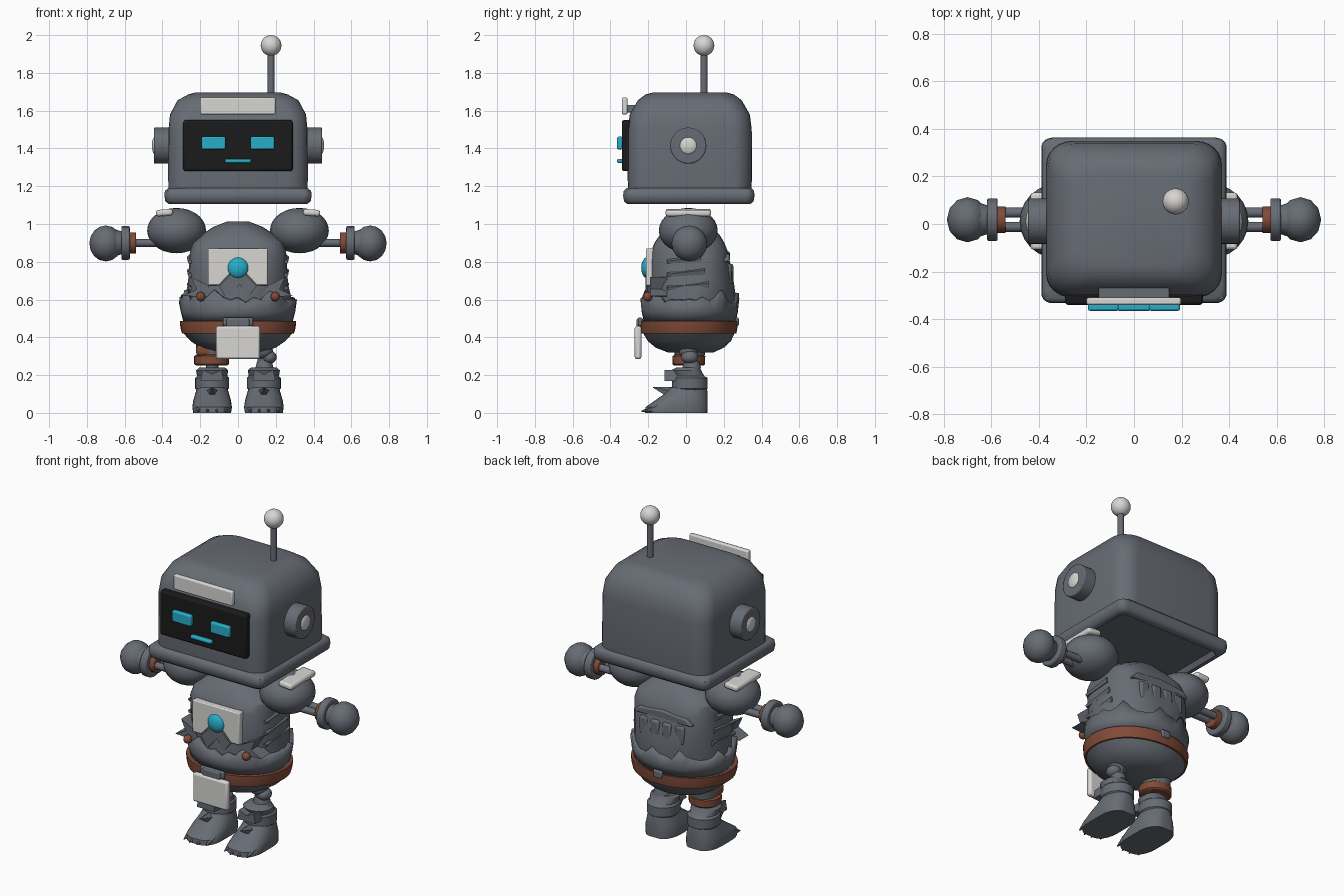
import bpy, bmesh, math, random
from mathutils import Matrix, Vector

if "Cube" in bpy.data.objects:
    bpy.data.objects.remove(bpy.data.objects["Cube"])

random.seed(4)


def material(name, rgb):
    m = bpy.data.materials.new(name)
    m.diffuse_color = (*rgb, 1)
    m.use_nodes = True
    m.node_tree.nodes["Principled BSDF"].inputs["Base Color"].default_value = m.diffuse_color
    return m


GREY = material("slate_grey", (0.135, 0.15, 0.175))
WHITE = material("off_white", (0.68, 0.67, 0.65))
RUST = material("rust_brown", (0.22, 0.07, 0.04))
BLACK = material("screen_black", (0.011, 0.011, 0.012))
TEAL = material("glow_teal", (0.02, 0.42, 0.58))


def finish(name, bm, mat, bevel=0.0, angle=35):
    bmesh.ops.recalc_face_normals(bm, faces=bm.faces)
    me = bpy.data.meshes.new(name)
    bm.to_mesh(me)
    bm.free()
    me.materials.append(mat)
    me.shade_smooth()
    me.set_sharp_from_angle(angle=math.radians(angle))
    ob = bpy.data.objects.new(name, me)
    bpy.context.collection.objects.link(ob)
    if bevel:
        b = ob.modifiers.new("bevel", 'BEVEL')
        b.width, b.segments, b.limit_method = bevel, 2, 'ANGLE'
    return ob


def box(name, x, y, z, mat, bevel=0.008):
    bm = bmesh.new()
    c = Vector([(a + b) / 2 for a, b in (x, y, z)])
    s = [b - a for a, b in (x, y, z)]
    bmesh.ops.create_cube(bm, size=1, matrix=Matrix.Translation(c) @ Matrix.Diagonal((*s, 1)))
    return finish(name, bm, mat, bevel)


def ball(name, c, r, mat, seg=24, rings=14):
    bm = bmesh.new()
    bmesh.ops.create_uvsphere(bm, u_segments=seg, v_segments=rings, radius=1,
                              matrix=Matrix.Translation(c) @ Matrix.Diagonal((*r, 1)))
    return finish(name, bm, mat)


def rod(name, a, b, r1, mat, r2=None, seg=20, bevel=0.0):
    a, b = Vector(a), Vector(b)
    bm = bmesh.new()
    rot = (b - a).to_track_quat('Z', 'Y').to_matrix().to_4x4()
    bmesh.ops.create_cone(bm, cap_ends=True, segments=seg, radius1=r1, radius2=r1 if r2 is None else r2,
                          depth=(b - a).length, matrix=Matrix.Translation((a + b) / 2) @ rot)
    return finish(name, bm, mat, bevel)


def loft(name, sections, mat, cx=0.0, n=6, angle=35):
    """Stack rounded rectangles (z, half x, half y, corner fraction, centre y)."""
    bm = bmesh.new()
    rings = []
    for z, hx, hy, f, cy in sections:
        f = min(f, 0.97)
        ring = []
        for q, (sx, sy) in enumerate(((1, 1), (-1, 1), (-1, -1), (1, -1))):
            for k in range(n + 1):
                t = (q + k / n) * math.pi / 2
                ring.append(bm.verts.new((cx + hx * (sx * (1 - f) + f * math.cos(t)),
                                          cy + hy * (sy * (1 - f) + f * math.sin(t)), z)))
        rings.append(ring)
    for a, b in zip(rings, rings[1:]):
        for i in range(len(a)):
            j = (i + 1) % len(a)
            bm.faces.new((a[i], a[j], b[j], b[i]))
    bm.faces.new(rings[0])
    bm.faces.new(rings[-1])
    return finish(name, bm, mat, angle=angle)


def prism(name, pts, y0, y1, mat, bevel=0.0):
    """Extrude an x-z outline along y."""
    bm = bmesh.new()
    f = bm.faces.new([bm.verts.new((x, y0, z)) for x, z in pts])
    g = bmesh.ops.extrude_face_region(bm, geom=[f])["geom"]
    bmesh.ops.translate(bm, vec=(0, y1 - y0, 0), verts=[v for v in g if isinstance(v, bmesh.types.BMVert)])
    return finish(name, bm, mat, bevel)


# Head shell with recessed underside rim
loft("head_shell", [(1.18, .368, .325, .28, .02), (1.25, .37, .33, .3, .02), (1.5, .368, .328, .3, .02),
                    (1.58, .36, .318, .32, .02), (1.655, .32, .275, .36, .02),
                    (1.685, .265, .235, .4, .02), (1.695, .23, .2, .4, .02)], GREY, angle=40)
loft("head_rim", [(1.135, .33, .285, .12, .015), (1.105, .345, .3, .12, .015), (1.105, .365, .325, .12, .015),
                  (1.12, .385, .343, .12, .015), (1.15, .39, .348, .12, .015), (1.175, .387, .345, .12, .015),
                  (1.19, .37, .33, .15, .015)], GREY, angle=50)

# Face
box("face_screen", (-.29, .29), (-.34, -.29), (1.28, 1.55), BLACK, .012)
for s in (-1, 1):
    box("eye", sorted((s * .065, s * .193)), (-.365, -.335), (1.395, 1.462), TEAL)
box("mouth", (-.07, .07), (-.365, -.335), (1.323, 1.345), TEAL)
box("forehead_plate", (-.2, .198), (-.34, -.31), (1.58, 1.67), WHITE)
box("forehead_mount", (-.15, .15), (-.315, -.22), (1.59, 1.63), GREY)

# Antenna
rod("antenna_stem", (.175, .095, 1.68), (.175, .095, 1.91), .018, GREY)
ball("antenna_ball", (.175, .095, 1.945), (.055,) * 3, WHITE)

# Torso core
loft("torso", [(.48, .275, .235, 1, .02), (.6, .285, .24, 1, .025), (.68, .265, .23, .8, .025),
               (.85, .255, .205, .6, .018), (.9, .24, .185, .6, .018), (.94, .2, .16, .8, .02),
               (.985, .13, .12, 1, .02), (1.012, .06, .06, 1, .02)], GREY, angle=30)
loft("hips", [(.32, .12, .12, 1, .025), (.345, .2, .18, 1, .02), (.38, .25, .22, 1, .018),
              (.425, .292, .243, 1, .015)], GREY, n=9)
loft("belt", [(.42, .285, .24, 1, .015), (.42, .296, .252, 1, .015), (.45, .305, .257, 1, .015),
              (.487, .308, .257, 1, .015), (.487, .28, .24, 1, .015)], RUST, n=9, angle=50)
for y in (-.243, .268):
    box("belt_clasp", (-.08, .08) if y < 0 else (-.03, .03), (y - .012, y + .012), (.46, .505), GREY)

# Torn waist cloth with a ragged upper edge
bm = bmesh.new()
rows, N = [], 44
for lvl in range(3):
    row = []
    for i in range(N):
        t = 2 * math.pi * i / N
        top = .605 + random.uniform(-.025, .045)
        z, k = ((.485, .29), (.535, .303), (top, .312))[lvl]
        row.append(bm.verts.new((k * math.cos(t), .02 + k * .84 * math.sin(t), z)))
    rows.append(row)
for a, b in zip(rows, rows[1:]):
    for i in range(N):
        bm.faces.new((a[i], a[(i + 1) % N], b[(i + 1) % N], b[i]))
cloth = finish("waist_cloth", bm, GREY, angle=20)
sol = cloth.modifiers.new("thickness", 'SOLIDIFY')
sol.thickness, sol.offset = .035, -1

# Back ribs and folded band
for i in range(4):
    x = -.12 + i * .08
    box("back_rib", (x - .03, x + .03), (.2, .255 - abs(x) * .12), (.68, .79), GREY, .012)
prism("back_fold", [(-.2, .8), (.2, .8), (.16, .84), (0, .855), (-.16, .84)], .18, .232, GREY, .01)

# Chest panel, orb and torn flaps
prism("chest_panel", [(-.16, .87), (.157, .87), (.157, .675), (.1, .675), (.045, .735), (-.045, .735),
                      (-.1, .675), (-.16, .675)], -.213, -.17, WHITE, .006)
prism("chest_flap", [(-.1, .672), (-.03, .74), (.03, .74), (.1, .672), (.05, .61), (.01, .68), (-.06, .6)],
      -.215, -.17, GREY)
ball("chest_orb", (0, -.205, .768), (.056, .032, .056), TEAL)
for s in (-1, 1):
    prism("side_flap", [(s * .16, .675), (s * .25, .72), (s * .22, .655), (s * .29, .62), (s * .12, .61)],
          -.19, -.1, GREY)
    ball("waist_bolt", (s * .197, -.202, .615), (.025, .025, .025), RUST, 14, 8)
    for k in range(3):  # side creases
        z = .66 + k * .07
        rod("side_crease", (s * .255, -.1, z), (s * .25, .12 - k * .02, z + .02), .012, GREY, .022, 5)

# Front pouch
box("front_pouch", (-.117, .117), (-.272, -.236), (.285, .46), WHITE, .012)
box("pouch_strap", (-.06, .06), (-.262, -.225), (.44, .5), GREY)

for s in (-1, 1):
    # Ears
    rod("ear_disc", (s * .35, .012, 1.415), (s * .445, .012, 1.415), .096, GREY, seg=28, bevel=.006)
    ball("ear_cap", (s * .438, .012, 1.415), (.018, .048, .048), WHITE)

    # Arms
    ball("shoulder", (s * .325, .012, .965), (.156, .156, .12), GREY)
    pad = box("shoulder_pad", (-.045, .045), (-.12, .12), (-.017, .017), WHITE, .012)
    pad.location = (s * .39, .012, 1.06)
    pad.rotation_euler = (0, s * .08, 0)
    for y in (-.012, .048):
        rod("forearm_rod", (s * .42, y, .9), (s * .58, y, .9), .021, GREY, seg=12)
    rod("rust_cuff", (s * .54, .018, .9), (s * .58, .018, .9), .056, RUST, seg=16, bevel=.004)
    rod("wrist_cuff", (s * .573, .018, .9), (s * .618, .018, .9), .09, GREY, seg=16, bevel=.008)
    rod("wrist", (s * .61, .018, .9), (s * .66, .018, .9), .058, GREY, .075, 12)
    ball("fist", (s * .7, .018, .897), (.087, .095, .095), GREY, 12, 8)

    # Boots
    cx = s * .137
    loft("foot", [(.0, .1, .165, .7, -.052), (.03, .105, .165, .75, -.05), (.065, .1, .14, .8, -.025),
                  (.1, .09, .115, .9, .0), (.135, .08, .095, 1, .015)], GREY, cx)
    loft("boot_shaft", [(.12, .08, .085, 1, .02), (.13, .09, .095, 1, .02), (.185, .09, .095, 1, .02),
                        (.195, .08, .082, 1, .015), (.225, .085, .08, 1, .0),
                        (.24, .068, .062, 1, .01)], GREY, cx)
    prism("boot_tongue", [(cx - .06, .17), (cx + .06, .17), (cx + .05, .228), (cx, .205), (cx - .05, .228)],
          -.115, -.04, GREY)
    rod("instep_spike", (cx, -.06, .1), (cx, -.175, .135), .04, GREY, .002, 5)
    for k in (-1.5, -.5, .5, 1.5):
        rod("toe_claw", (cx + k * .046, -.15, .026), (cx + k * .05, -.245 + abs(k) * .018, .008),
            .026, GREY, .003, 6)
    rod("shin_rod", (cx, .035, .2), (cx, .02, .35), .034, GREY, seg=14)

# Left leg: wrapped in cloth
loft("thigh_sleeve", [(.29, .075, .075, 1, .02), (.31, .08, .08, 1, .02), (.38, .085, .085, 1, .02)], GREY, -.14)
loft("rust_leg_wrap", [(.25, .08, .078, 1, .015), (.258, .092, .086, 1, .015), (.3, .093, .087, 1, .015),
                       (.308, .08, .075, 1, .015)], RUST, -.14)
box("rust_leg_patch", (-.222, -.1), (-.06, .05), (.3, .36), RUST, .02)

# Right leg: exposed joints
ball("hip_joint", (.13, .012, .33), (.055, .05, .045), GREY, 16, 10)
ball("knee_joint", (.165, .02, .295), (.04, .045, .035), GREY, 16, 10)
rod("ankle_ring", (.14, .03, .235), (.14, .03, .275), .05, GREY, .04, 14)
